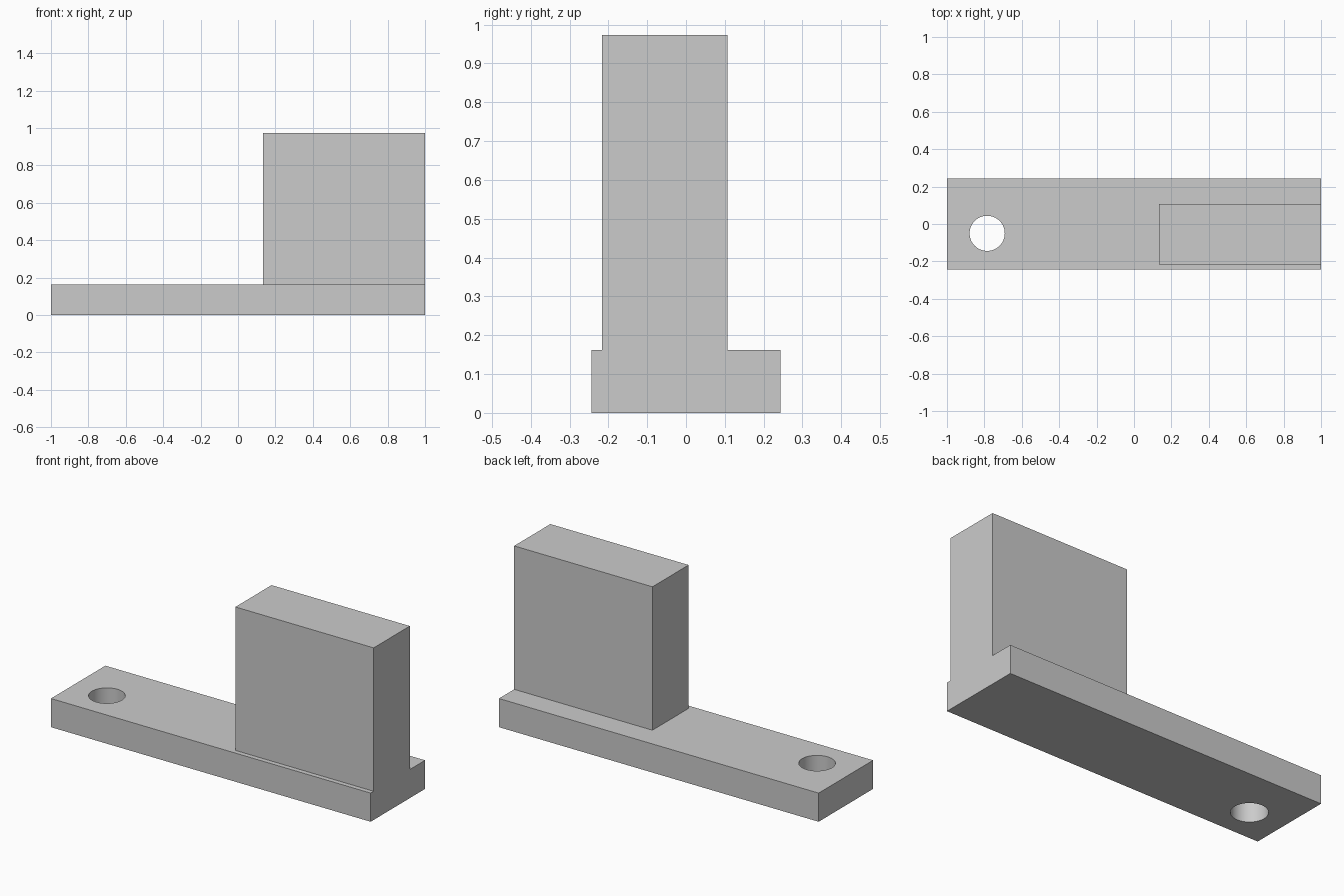
import bpy
import math

if "Cube" in bpy.data.objects:
    bpy.data.objects.remove(bpy.data.objects["Cube"])

grey = bpy.data.materials.new("plain grey")
grey.diffuse_color = (0.6, 0.6, 0.6, 1)
grey.use_nodes = True
grey.node_tree.nodes["Principled BSDF"].inputs["Base Color"].default_value = grey.diffuse_color

BASE_TOP = 0.162


def box(name, lo, hi):
    """Axis-aligned box between two corners."""
    centre = [(a + b) / 2 for a, b in zip(lo, hi)]
    bpy.ops.mesh.primitive_cube_add(size=1, location=centre)
    ob = bpy.context.object
    ob.name = name
    ob.scale = [b - a for a, b in zip(lo, hi)]
    bpy.ops.object.transform_apply(location=True, rotation=False, scale=True)
    ob.data.materials.append(grey)
    return ob


def boolean(target, tool, operation):
    """Apply a boolean and remove the tool object."""
    mod = target.modifiers.new(operation.lower(), 'BOOLEAN')
    mod.operation = operation
    mod.solver = 'EXACT'
    mod.object = tool
    bpy.ops.object.select_all(action='DESELECT')
    target.select_set(True)
    bpy.context.view_layer.objects.active = target
    bpy.ops.object.modifier_apply(modifier=mod.name)
    bpy.data.objects.remove(tool, do_unlink=True)


# Long base plate
bracket = box("base_plate_with_block", (-1, -0.243, 0), (1, 0.243, BASE_TOP))

# Upright block, flush with the right end and fused to the plate
block = box("upright_block", (0.135, -0.216, 0.08), (1, 0.107, 0.973))
boolean(bracket, block, 'UNION')

# Round through hole near the left end
bpy.ops.mesh.primitive_cylinder_add(vertices=64, radius=0.094, depth=0.6,
                                    location=(-0.785, -0.05, BASE_TOP / 2))
hole = bpy.context.object
hole.name = "hole_cutter"
hole.hide_render = True
hole.data.materials.append(grey)
boolean(bracket, hole, 'DIFFERENCE')

# Smooth hole wall, crisp box edges
bpy.ops.object.shade_smooth_by_angle(angle=math.radians(30))
